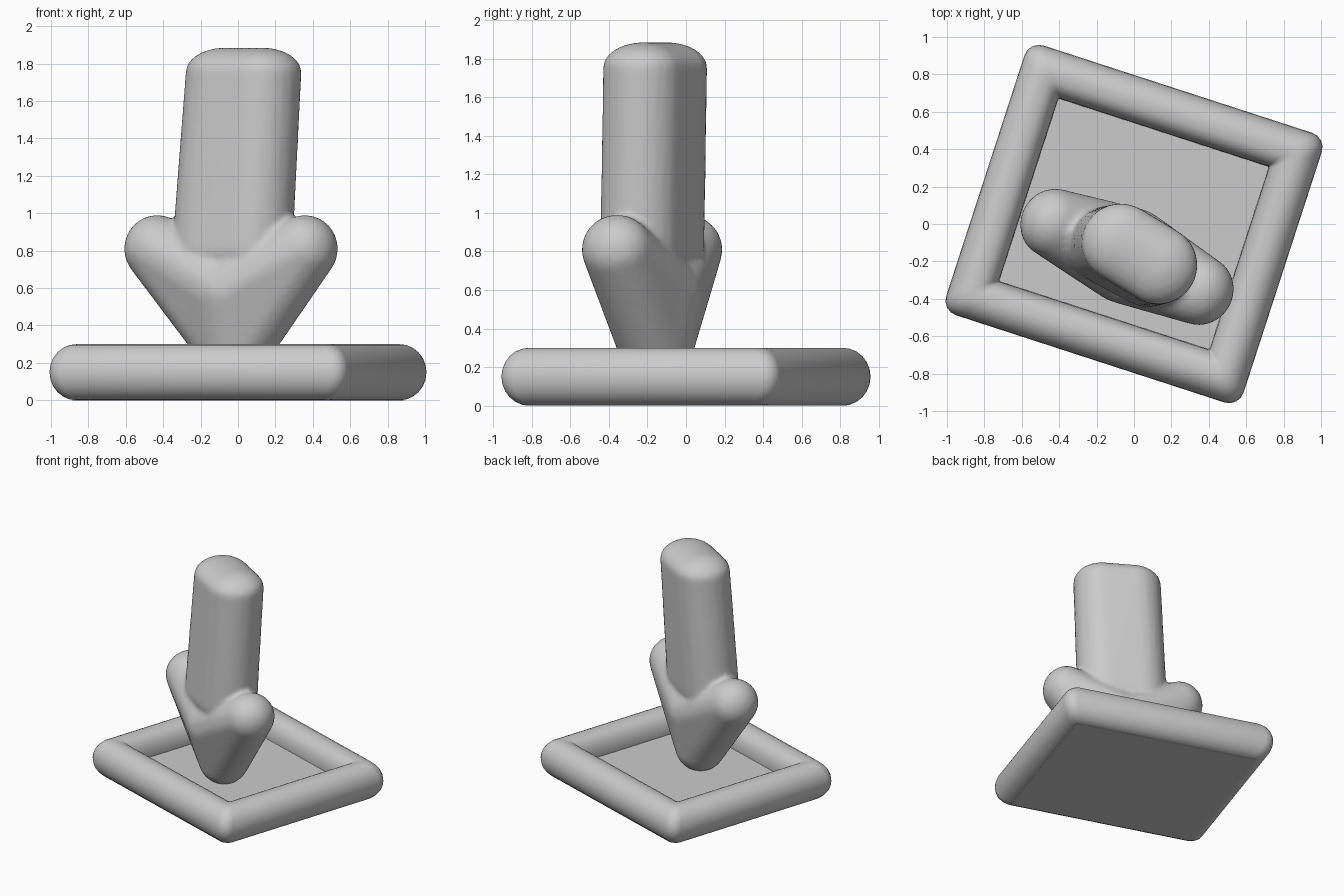
import bpy, bmesh
from math import sin, cos, pi, radians
from mathutils import Matrix

if "Cube" in bpy.data.objects:
    bpy.data.objects.remove(bpy.data.objects["Cube"])

TURN = radians(-18)     # tray rotation
ARROW = radians(-27)    # arrow rotation


def finish(bm, name):
    bmesh.ops.recalc_face_normals(bm, faces=bm.faces)
    me = bpy.data.meshes.new(name)
    bm.to_mesh(me)
    bm.free()
    ob = bpy.data.objects.new(name, me)
    bpy.context.collection.objects.link(ob)
    for p in me.polygons:
        p.use_smooth = True
    return ob


def hull_of_balls(target, balls):
    """Convex skin around ellipsoids (x, y, z, rx, ry, rz), added to target."""
    bm = bmesh.new()
    for x, y, z, rx, ry, rz in balls:
        m = (Matrix.Translation((x, y, z)) @ Matrix.Rotation(ARROW, 4, 'Z')
             @ Matrix.Diagonal((rx, ry, rz, 1)))
        bmesh.ops.create_uvsphere(bm, u_segments=24, v_segments=16, radius=1, matrix=m)
    res = bmesh.ops.convex_hull(bm, input=bm.verts)
    junk = {g for g in res['geom_interior'] + res['geom_unused']
            if isinstance(g, bmesh.types.BMVert)}
    bmesh.ops.delete(bm, geom=list(junk), context='VERTS')
    bmesh.ops.recalc_face_normals(bm, faces=bm.faces)
    tmp = bpy.data.meshes.new("tmp")
    bm.to_mesh(tmp)
    bm.free()
    target.from_mesh(tmp)
    bpy.data.meshes.remove(tmp)


def rounded_rect(hu, hv, r, n=5):
    pts = []
    for k, (su, sv) in enumerate(((1, 1), (-1, 1), (-1, -1), (1, -1))):
        for i in range(n):
            a = pi / 2 * (k + i / (n - 1))
            pts.append((su * (hu - r) + r * cos(a), sv * (hv - r) + r * sin(a)))
    return pts


# tray rim: oval section swept round a rectangle, steeper on the inside
bm = bmesh.new()
rings = []
HALF, SEG = 0.122, 24
for j in range(SEG):
    a = 2 * pi * j / SEG
    c = cos(a)
    o = HALF * (c if c > 0 else -abs(c) ** 0.75)
    pts = rounded_rect(0.714 + o, 0.636 + o, 0.045 + 0.3 * o)
    rings.append([bm.verts.new((x, y, 0.15 + 0.15 * sin(a))) for x, y in pts])
for r0, r1 in zip(rings, rings[1:] + rings[:1]):
    for i in range(len(r0)):
        k = (i + 1) % len(r0)
        bm.faces.new((r0[i], r0[k], r1[k], r1[i]))
rim = finish(bm, "tray_rim")
rim.rotation_euler.z = TURN

# tray floor: flat slab inside the rim
bm = bmesh.new()
bmesh.ops.create_cube(bm, size=1, matrix=Matrix.Translation((0, 0, 0.065))
                      @ Matrix.Diagonal((1.44, 1.29, 0.13, 1)))
floor = finish(bm, "tray_floor")
for p in floor.data.polygons:
    p.use_smooth = False
floor.rotation_euler.z = TURN

# arrow: shaft plus two lobes that meet at the tip
bm = bmesh.new()
shaft = []
for cx, cy, z, rz, h in ((0.03, -0.16, 1.755, 0.13, 0.1), (-0.03, -0.175, 0.82, 0.2, 0.112)):
    for s in (-1, 1):
        shaft.append((cx + s * h, cy - s * 0.06, z, 0.21, 0.21, rz))
hull_of_balls(bm, shaft)
tip = (-0.02, -0.155, 0.28, 0.195, 0.185, 0.18)
middle = (-0.03, -0.17, 0.59, 0.26, 0.262, 0.22)
for lobe in ((-0.432, 0.005, 0.81, 0.175, 0.187, 0.18),
             (0.357, -0.357, 0.81, 0.175, 0.187, 0.18)):
    hull_of_balls(bm, [lobe, middle, tip])
arrow = finish(bm, "arrow")

# fuse the arrow into one soft skin
mod = arrow.modifiers.new("fuse", 'REMESH')
mod.mode = 'VOXEL'
mod.voxel_size = 0.02
mod.use_smooth_shade = True
mod = arrow.modifiers.new("soften", 'SMOOTH')
mod.factor = 0.5
mod.iterations = 2
